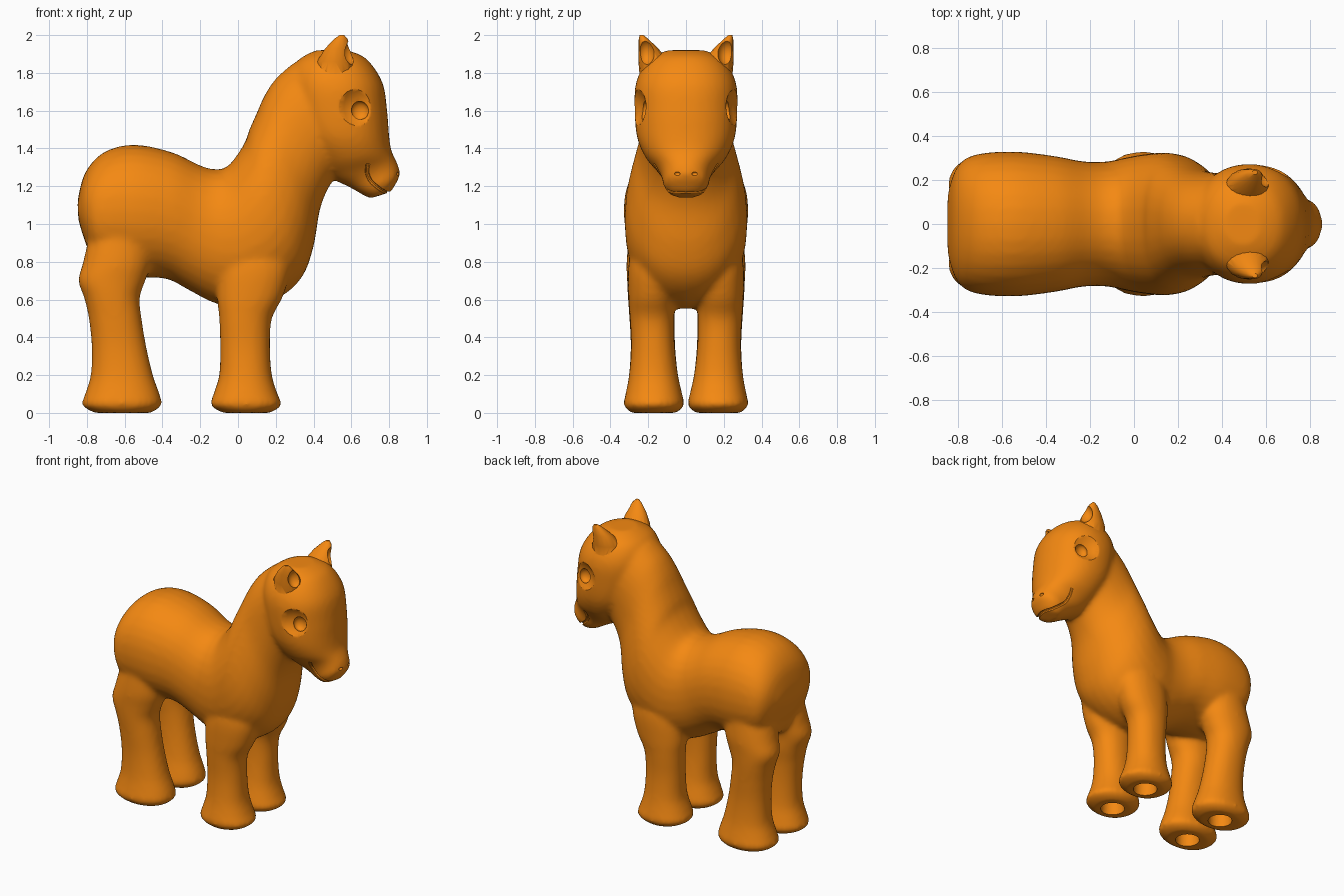
import bpy, bmesh, math
from mathutils import Vector

if "Cube" in bpy.data.objects:
    bpy.data.objects.remove(bpy.data.objects["Cube"])

SEG = 32

def make_object(name, bm):
    bmesh.ops.recalc_face_normals(bm, faces=bm.faces)
    me = bpy.data.meshes.new(name)
    bm.to_mesh(me)
    bm.free()
    ob = bpy.data.objects.new(name, me)
    bpy.context.collection.objects.link(ob)
    return ob

def catmull(p, steps=5):
    out = []
    for i in range(len(p) - 1):
        a, b, c, d = p[max(i - 1, 0)], p[i], p[i + 1], p[min(i + 2, len(p) - 1)]
        for s in range(steps):
            t = s / steps
            out.append([0.5 * (2 * q + (r - o) * t + (2 * o - 5 * q + 4 * r - u) * t * t
                               + (3 * q - o - 3 * r + u) * t ** 3) for o, q, r, u in zip(a, b, c, d)])
    return out + [list(p[-1])]

def loft(name, sections):
    """Sections: x, z of one edge, x, z of the opposite edge, centre y, half width."""
    bm = bmesh.new()
    rings = []
    for ax, az, bx, bz, yc, w in catmull(sections):
        ring = []
        for k in range(SEG):
            c, s = math.cos(2 * math.pi * k / SEG), math.sin(2 * math.pi * k / SEG)
            c = math.copysign(abs(c) ** 0.92, c)
            s = math.copysign(abs(s) ** 0.92, s)
            ring.append(bm.verts.new(((ax + bx) / 2 + c * (ax - bx) / 2, yc + s * w,
                                      (az + bz) / 2 + c * (az - bz) / 2)))
        rings.append(ring)
    for r, q in zip(rings, rings[1:]):
        for k in range(SEG):
            n = (k + 1) % SEG
            bm.faces.new((r[k], r[n], q[n], q[k]))
    bm.faces.new(rings[0])
    bm.faces.new(rings[-1])
    return make_object(name, bm)

def ball(name, loc, size):
    bm = bmesh.new()
    bmesh.ops.create_uvsphere(bm, u_segments=24, v_segments=16, radius=1)
    for v in bm.verts:
        v.co = Vector([v.co[i] * size[i] + loc[i] for i in range(3)])
    return make_object(name, bm)

def apply(ob, kind, **props):
    m = ob.modifiers.new(kind.lower(), kind)
    for k, v in props.items():
        setattr(m, k, v)
    with bpy.context.temp_override(object=ob, active_object=ob, selected_objects=[ob]):
        bpy.ops.object.modifier_apply(modifier=m.name)

def boolean(ob, other, op='DIFFERENCE'):
    apply(ob, 'BOOLEAN', object=other, operation=op, solver='EXACT')
    bpy.data.objects.remove(other)

# Torso and neck: back edge, belly/chest edge
torso = loft("body", [(*s[:4], 0, s[4]) for s in [
    (-.85, 1.12, -.845, 1.02, .14), (-.81, 1.27, -.80, .88, .26),
    (-.71, 1.38, -.74, .76, .315), (-.55, 1.42, -.55, .72, .33),
    (-.35, 1.38, -.38, .71, .31), (-.20, 1.31, -.26, .65, .285),
    (-.12, 1.29, -.12, .58, .285), (-.05, 1.31, .05, .55, .31),
    (.03, 1.42, .22, .61, .325), (.06, 1.50, .34, .72, .315),
    (.10, 1.59, .40, .88, .285), (.14, 1.68, .435, 1.08, .25),
    (.20, 1.77, .49, 1.21, .235), (.29, 1.85, .56, 1.30, .23)]])

# Head: back edge, face edge
head = loft("head", [(*s[:4], 0, s[4]) for s in [
    (.41, 1.92, .58, 1.92, .10), (.31, 1.86, .68, 1.875, .20),
    (.27, 1.75, .765, 1.75, .265), (.28, 1.60, .79, 1.60, .272),
    (.33, 1.45, .80, 1.47, .26), (.42, 1.32, .812, 1.39, .215),
    (.50, 1.24, .835, 1.34, .155), (.58, 1.20, .852, 1.30, .128),
    (.66, 1.155, .855, 1.25, .118), (.70, 1.135, .81, 1.17, .08)]])

# Legs: back x, front x, height, centre y, half width
FRONT = [(-.08, .17, 0, .17, .12), (-.145, .23, .04, .17, .16), (-.13, .21, .10, .17, .15),
         (-.10, .18, .20, .172, .13), (-.095, .17, .35, .175, .116), (-.10, .18, .50, .18, .117),
         (-.11, .24, .62, .18, .125), (-.10, .28, .78, .17, .135), (-.05, .25, .95, .15, .12)]
HIND = [(-.76, -.46, 0, .17, .12), (-.825, -.405, .04, .17, .16), (-.81, -.415, .10, .17, .15),
        (-.78, -.45, .20, .172, .13), (-.775, -.485, .35, .175, .118), (-.79, -.51, .50, .18, .12),
        (-.815, -.52, .61, .18, .128), (-.845, -.49, .70, .18, .132), (-.82, -.46, .80, .17, .145),
        (-.78, -.45, .97, .15, .15)]
parts = [torso, head]
for label, leg in (("front_leg", FRONT), ("hind_leg", HIND)):
    for side in (1, -1):
        parts.append(loft(label, [(a, z, b, z, side * yc, w) for a, b, z, yc, w in leg]))

# Fuse into one smooth skin
with bpy.context.temp_override(active_object=torso, object=torso, selected_objects=parts,
                               selected_editable_objects=parts):
    bpy.ops.object.join()
pony = torso
pony.name = "pony_body"
apply(pony, 'REMESH', mode='VOXEL', voxel_size=0.015)
apply(pony, 'SMOOTH', factor=0.5, iterations=10)

# Eye hollows below the brows, then the round eye sockets
for side in (1, -1):
    boolean(pony, ball("brow_cut", (.68, side * .335, 1.62), (.17, .125, .14)))
apply(pony, 'SMOOTH', factor=0.5, iterations=2)

# Ears with scooped fronts
for side in (1, -1):
    bm = bmesh.new()
    rings = []
    for cx, cy, z, rx, ry in [(.51, .16, 1.78, .10, .085), (.515, .17, 1.86, .098, .082),
                              (.53, .20, 1.93, .068, .052), (.545, .225, 1.98, .035, .025),
                              (.55, .235, 2.0, .012, .010)]:
        rings.append([bm.verts.new((cx + rx * math.cos(k * math.pi / 8),
                                    side * (cy + ry * math.sin(k * math.pi / 8)), z)) for k in range(16)])
    for r, q in zip(rings, rings[1:]):
        for k in range(16):
            bm.faces.new((r[k], r[(k + 1) % 16], q[(k + 1) % 16], q[k]))
    bm.faces.new(rings[0])
    bm.faces.new(rings[-1])
    ear = make_object("ear", bm)
    boolean(ear, ball("ear_scoop", (.62, side * .215, 1.91), (.065, .05, .07)))
    boolean(pony, ear, 'UNION')

def on_skin(p):
    return pony.closest_point_on_mesh(Vector(p))[1]

for side in (1, -1):
    p = on_skin((.645, side * .22, 1.60))
    boolean(pony, ball("eye_cut", p, (.047, .035, .050)))
    p = on_skin((.86, side * .05, 1.265))
    boolean(pony, ball("nostril_cut", p, (.012, .016, .010)))

# Mouth groove: tube following the skin from cheek to cheek
half = [(.685, .16, 1.325), (.685, .15, 1.27), (.70, .14, 1.225), (.735, .12, 1.195), (.775, .07, 1.175)]
path = half + [(.80, 0, 1.165)] + [(x, -y, z) for x, y, z in reversed(half)]
pts = [on_skin(p) for p in catmull(path, 3)]
cu = bpy.data.curves.new("mouth_cut", 'CURVE')
cu.dimensions = '3D'
cu.bevel_depth = 0.011
cu.bevel_resolution = 2
cu.use_fill_caps = True
sp = cu.splines.new('POLY')
sp.points.add(len(pts) - 1)
for q, p in zip(sp.points, pts):
    q.co = (*p, 1)
tmp = bpy.data.objects.new("mouth_path", cu)
bpy.context.collection.objects.link(tmp)
bpy.context.view_layer.update()
me = bpy.data.meshes.new_from_object(tmp.evaluated_get(bpy.context.evaluated_depsgraph_get()))
bpy.data.objects.remove(tmp)
bm = bmesh.new()
bm.from_mesh(me)
bmesh.ops.remove_doubles(bm, verts=bm.verts, dist=1e-5)
boolean(pony, make_object("mouth_cut", bm))

# Round holes under the hooves
for x in (.045, -.61):
    for y in (.17, -.17):
        bm = bmesh.new()
        bmesh.ops.create_cone(bm, cap_ends=True, segments=32, radius1=.085, radius2=.075, depth=.2)
        bmesh.ops.translate(bm, vec=(x, y, 0), verts=bm.verts)
        boolean(pony, make_object("hoof_cut", bm))

# Settle on the ground, colour and shading
low = min(v.co.z for v in pony.data.vertices)
for v in pony.data.vertices:
    v.co.z -= low
mat = bpy.data.materials.new("orange")
mat.diffuse_color = (.91, .25, .006, 1)
mat.use_nodes = True
mat.node_tree.nodes["Principled BSDF"].inputs["Base Color"].default_value = mat.diffuse_color
pony.data.materials.clear()
pony.data.materials.append(mat)
bpy.ops.object.select_all(action='DESELECT')
pony.select_set(True)
bpy.context.view_layer.objects.active = pony
bpy.ops.object.shade_smooth_by_angle(angle=math.radians(35))
